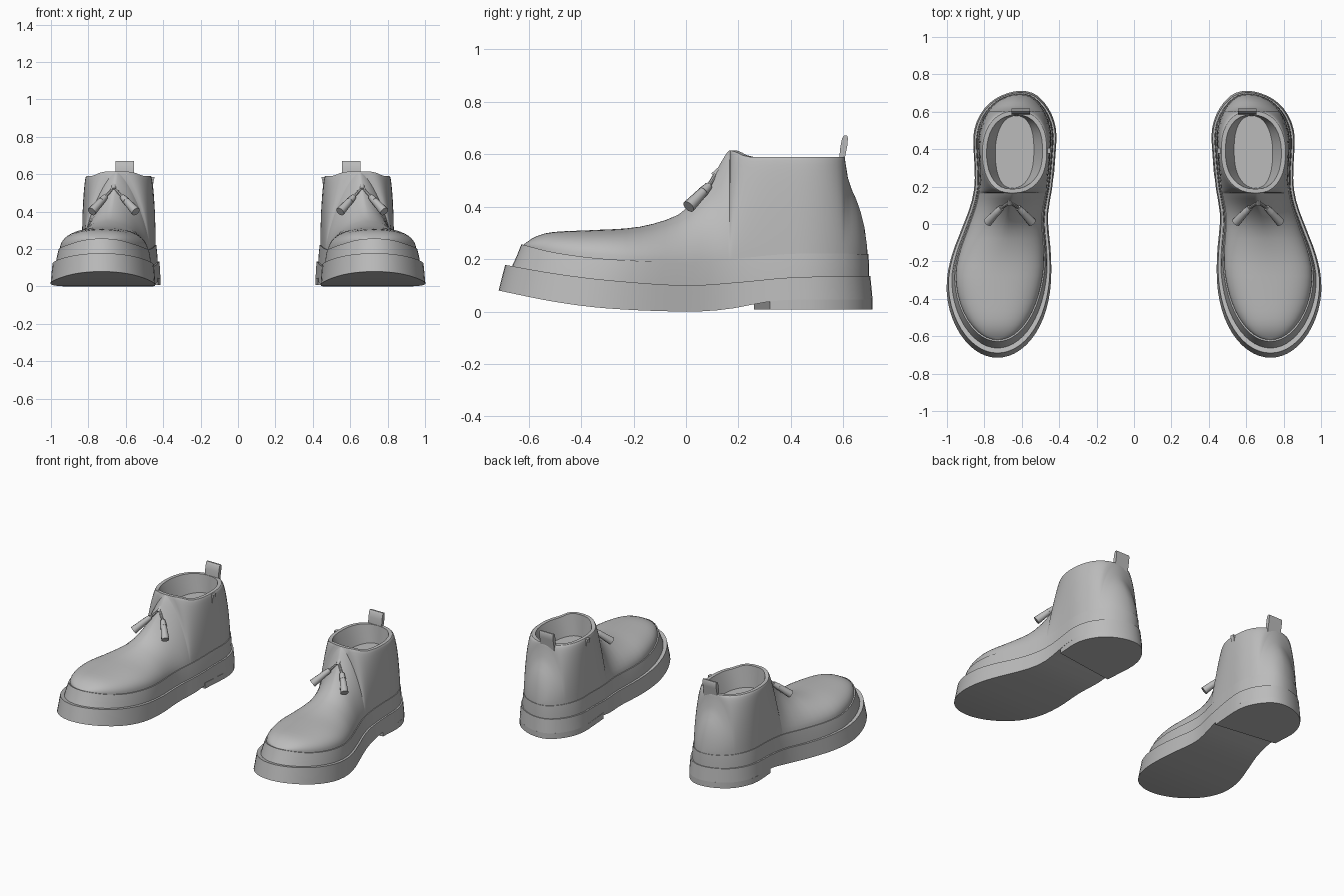
import bpy, bmesh, math
from mathutils import Vector

cube = bpy.data.objects.get("Cube")
if cube:
    bpy.data.objects.remove(cube, do_unlink=True)

leather = bpy.data.materials.new("grey leather")
leather.use_nodes = True
GREY = (0.5, 0.5, 0.5, 1)
leather.diffuse_color = GREY
for node in leather.node_tree.nodes:
    if node.type == "BSDF_PRINCIPLED":
        node.inputs["Base Color"].default_value = GREY
        node.inputs["Roughness"].default_value = 0.6


def curve(*points):
    """Smooth function of y through the given (y, value) points."""
    count = len(points)

    def slope(i):
        a, b = points[max(i - 1, 0)], points[min(i + 1, count - 1)]
        return (b[1] - a[1]) / (b[0] - a[0])

    def value(y):
        if y <= points[0][0]:
            return points[0][1]
        for i in range(count - 1):
            (a, va), (b, vb) = points[i], points[i + 1]
            if y <= b:
                d = b - a
                t = (y - a) / d
                s = t * t * (3 - 2 * t)
                return (va + (vb - va) * s + slope(i) * d * t * (1 - t) ** 2
                        - slope(i + 1) * d * t * t * (1 - t))
        return points[-1][1]
    return value


def stations(a, b, n):
    """Positions from a to b, closer together at both ends."""
    return [a + (b - a) * (1 - math.cos(math.pi * i / n)) / 2 for i in range(n + 1)]


def finish(name, bm, angle=35):
    """Clean the mesh, shade it and mirror it into a pair."""
    bmesh.ops.remove_doubles(bm, verts=bm.verts, dist=0.0003)
    bmesh.ops.recalc_face_normals(bm, faces=bm.faces)
    for f in bm.faces:
        f.smooth = True
    for e in bm.edges:
        e.smooth = len(e.link_faces) == 2 and e.calc_face_angle(0) < math.radians(angle)
    mesh = bpy.data.meshes.new(name)
    bm.to_mesh(mesh)
    bm.free()
    mesh.materials.append(leather)
    obj = bpy.data.objects.new(name, mesh)
    bpy.context.collection.objects.link(obj)
    obj.modifiers.new("pair", "MIRROR").use_mirror_merge = False
    return obj


def loft(name, strips, closed=False, cap_first=False, cap_last=False, angle=35):
    """Join consecutive rows of points with faces."""
    bm = bmesh.new()
    for rows in strips:
        grid = [[bm.verts.new(p) for p in row] for row in rows]
        n = len(grid[0])
        for a, b in zip(grid, grid[1:]):
            for j in range(n if closed else n - 1):
                k = (j + 1) % n
                bm.faces.new((a[j], a[k], b[k], b[j]))
        if cap_first:
            bm.faces.new(grid[0])
        if cap_last:
            bm.faces.new(grid[-1])
    return finish(name, bm, angle)


# Plan shape and height lines of one boot
centre = curve((-0.7, 0.73), (-0.3, 0.722), (0, 0.685), (0.2, 0.645), (0.45, 0.637), (0.65, 0.625), (0.71, 0.604))
body = curve((-0.7, 0.28), (-0.28, 0.278), (-0.15, 0.262), (0, 0.226), (0.1, 0.21), (0.25, 0.21), (0.45, 0.222), (0.71, 0.222))
inset_scale = curve((-0.3, 1), (0.3, 0.6))
sole_low = curve((-0.715, 0.08), (-0.5, 0.037), (-0.3, 0.012), (0, 0), (0.15, 0.008), (0.3, 0.035), (0.4, 0.045), (0.71, 0.045))
sole_high = curve((-0.69, 0.178), (-0.5, 0.145), (-0.3, 0.12), (0, 0.1), (0.2, 0.112), (0.4, 0.13), (0.7, 0.136))
rand_line = curve((-0.63, 0.257), (-0.5, 0.225), (-0.3, 0.2), (0, 0.19), (0.2, 0.203), (0.4, 0.22), (0.7, 0.22))


def half_width(y, toe, heel, inset):
    def rounding(d, length):
        return math.sqrt(max(0, 1 - (1 - min(d / length, 1)) ** 2))
    w = body(y) - inset * inset_scale(y)
    return w * rounding(y - toe, 0.42) * rounding(heel - y, 0.26)


def outline_solid(name, layers, count=36):
    """Solid built from stacked outlines: (toe, heel, inset, height function)."""
    rows = []
    for i in range(count + 1):
        left, right = [], []
        for toe, heel, inset, height in layers:
            y = stations(toe, heel, count)[i]
            w = half_width(y, toe, heel, inset)
            left.append((centre(y) - w, y, height(y)))
            right.append((centre(y) + w, y, height(y)))
        rows.append(left + right[::-1])
    return loft(name, [rows], closed=True)


# Sole and the raised band around the upper
outline_solid("sole", [(-0.715, 0.712, 0, sole_low), (-0.69, 0.703, 0.008, sole_high)])
outline_solid("rand", [(-0.665, 0.698, 0.024, lambda y: sole_high(y) - 0.004),
                       (-0.645, 0.698, 0.028, lambda y: (sole_high(y) + rand_line(y)) / 2),
                       (-0.628, 0.696, 0.036, rand_line)])

# Heel block with a slanted front face
BREAST = 0.29
heel_rows = []
for y in [BREAST] + [v for v in stations(-0.715, 0.712, 36) if v > 0.34]:
    w = half_width(y, -0.715, 0.712, 0)
    slant = 0.14 * max(0, 1 - (y - BREAST) / 0.25)
    heel_rows.append([(centre(y) + s * w, y + s * w * slant, z)
                      for s, z in ((-1, 0.008), (-1, 0.046), (1, 0.046), (1, 0.008))])
loft("heel_block", [heel_rows], closed=True, cap_first=True)

# Collar opening
FRONT, BACK = 0.165, 0.605
MID = (FRONT + BACK) / 2


def rim(y):
    t = min(1, max(0, (0.24 - y) / (0.24 - FRONT)))
    return 0.59 + 0.025 * t * t * (3 - 2 * t)


def opening(y):
    t = min(1, abs(y - MID) / (BACK - MID))
    return 0.172 * (1 - t ** 2.3) ** (1 / 2.3)


# Upper: arched sections that open at the collar
vamp = curve((-0.62, 0.255), (-0.59, 0.277), (-0.55, 0.295), (-0.5, 0.304), (-0.35, 0.311), (-0.2, 0.32), (-0.1, 0.342),
             (-0.02, 0.375), (0.04, 0.43), (0.08, 0.48), (0.12, 0.545), (0.15, 0.597), (FRONT, 0.615))
counter = curve((BACK, 0.59), (0.62, 0.5), (0.66, 0.4), (0.685, 0.3), (0.693, 0.22))
fullness = curve((-0.3, 2.3), (-0.1, 1.8), (0.1, 1.35), (0.25, 1.6), (0.4, 2), (0.7, 1.8))
TOE, HEEL, STEPS = -0.62, 0.693, 12
collar_ys = stations(FRONT, BACK, 18)
upper_ys = stations(TOE, FRONT, 24)[:-1] + collar_ys + stations(BACK, HEEL, 8)[1:]
sides = []
for side in (-1, 1):
    rows = []
    for y in upper_ys:
        low = rand_line(y) - 0.003
        inside = FRONT <= y <= BACK
        top = rim(y) if inside else max(low, vamp(y) if y < FRONT else counter(y))
        top_w = opening(y) if inside else 0
        base_w = half_width(y, TOE, HEEL, 0.042)
        power = 2 / fullness(y)
        row = []
        for j in range(STEPS + 1):
            a = j / STEPS * math.pi / 2
            g = max(0, math.cos(a)) ** power if j < STEPS else 0
            x = top_w + (base_w - top_w) * g
            row.append((centre(y) + side * x, y, low + (top - low) * math.sin(a) ** power))
        rows.append(row)
    sides.append(rows)
loft("upper", sides, angle=50)

# Lining: rim thickness, sloping walls and insole
lining_rows = []
for y in collar_ys:
    left, right = [], []
    for kx, ky, z in ((1, 1, rim(y)), (0.87, 0.9, rim(y)), (0.6, 0.88, 0.47)):
        yy = MID + (y - MID) * ky
        left.append((centre(y) - opening(y) * kx, yy, z))
        right.append((centre(y) + opening(y) * kx, yy, z))
    lining_rows.append(left + right[::-1])
loft("lining", [lining_rows])

# Pull tab standing on the back of the collar
tab_rows = []
for y, z, half in ((0.592, 0.53, 0.008), (0.596, 0.59, 0.011), (0.602, 0.63, 0.013), (0.607, 0.662, 0.011), (0.609, 0.672, 0.005)):
    tab_rows.append([(0.605 + sx * 0.05, y + sy * half, z) for sx, sy in ((-1, -1), (1, -1), (1, 1), (-1, 1))])
loft("pull_tab", [tab_rows], closed=True, cap_first=True, cap_last=True)

# Small fastener pull on the inner side
fastener_rows = []
for z, reach in ((0.585, 0.02), (0.56, 0.014), (0.505, 0.008)):
    fastener_rows.append([(0.466 - reach * a, 0.392 + b * 0.014, z)
                          for a, b in ((-1, -1), (1, -1), (1, 1), (-1, 1))])
loft("fastener_pull", [fastener_rows], closed=True, cap_first=True, cap_last=True)


def rod(name, start, end, r1, r2, sides=10):
    """Tapered rod between two points."""
    start, end = Vector(start), Vector(end)
    d = end - start
    bm = bmesh.new()
    bmesh.ops.create_cone(bm, cap_ends=True, segments=sides, radius1=r1, radius2=r2, depth=d.length)
    turn = d.to_track_quat("Z", "Y").to_matrix()
    for v in bm.verts:
        v.co = turn @ v.co + (start + end) / 2
    finish(name, bm, 40)


# Two tassels hanging from a knot on the front
KNOT = Vector((0.664, 0.117, 0.53))
rod("tassel_knot", KNOT + Vector((0, 0.015, 0.012)), KNOT + Vector((0, -0.012, -0.012)), 0.012, 0.012)
for s, label in ((-1, "inner"), (1, "outer")):
    neck = KNOT + Vector((s * 0.045, -0.03, -0.05))
    collar = neck + Vector((s * 0.022, -0.022, -0.023))
    tip = neck + Vector((s * 0.073, -0.077, -0.08))
    rod(label + "_tassel_cord", KNOT, neck, 0.008, 0.008, 8)
    rod(label + "_tassel_cap", neck, collar, 0.015, 0.02)
    rod(label + "_tassel_fringe", collar, tip, 0.019, 0.025)
